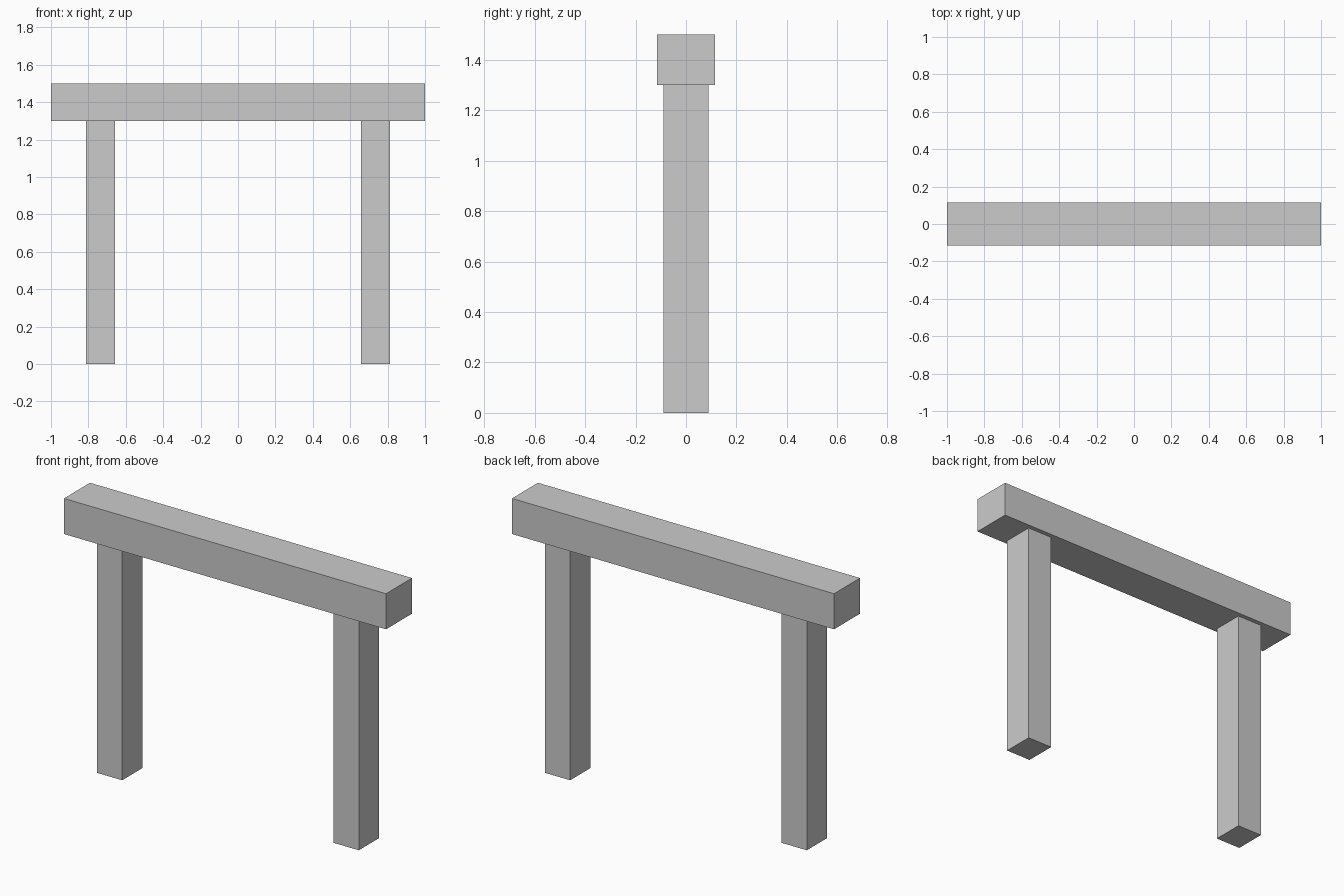
import bpy

if "Cube" in bpy.data.objects:
    bpy.data.objects.remove(bpy.data.objects["Cube"])


def box(name, size, centre):
    bpy.ops.mesh.primitive_cube_add(size=1, location=centre)
    obj = bpy.context.object
    obj.name = name
    obj.scale = size
    bpy.ops.object.transform_apply(location=False, rotation=False, scale=True)
    return obj


HEIGHT = 1.5
BEAM_H = 0.2
LEG_H = HEIGHT - BEAM_H

# Top beam
box("top_beam", (2.0, 0.23, BEAM_H), (0, 0, HEIGHT - BEAM_H / 2))

# Two posts under the beam
for side, name in ((-1, "left_post"), (1, "right_post")):
    box(name, (0.157, 0.18, LEG_H), (side * 0.735, 0, LEG_H / 2))
